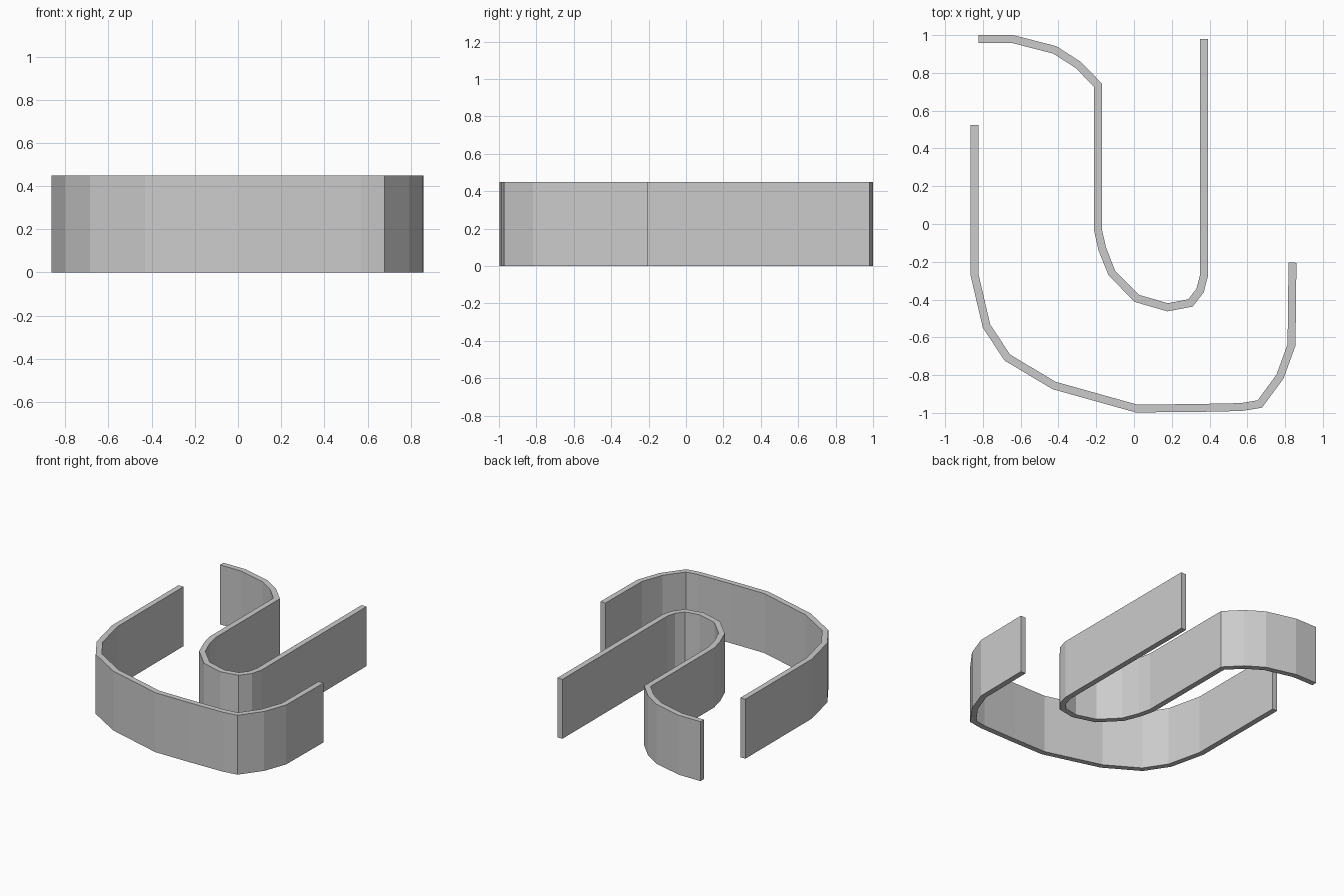
import bpy, bmesh
from mathutils import Vector

if "Cube" in bpy.data.objects:
    bpy.data.objects.remove(bpy.data.objects["Cube"])

HEIGHT = 0.45
THICK = 0.042


def offset_path(points, dist):
    """Shift an open path sideways with mitred corners."""
    pts = [Vector(p) for p in points]
    dirs = [(b - a).normalized() for a, b in zip(pts, pts[1:])]
    norms = [Vector((-d.y, d.x)) for d in dirs]
    out = []
    for i, p in enumerate(pts):
        n0, n1 = norms[max(i - 1, 0)], norms[min(i, len(norms) - 1)]
        miter = (n0 + n1).normalized()
        out.append(p + miter * dist / miter.dot(n0))
    return out


def wall(name, path):
    """Upright strip of constant thickness and height along a path."""
    left = offset_path(path, THICK / 2)
    right = offset_path(path, -THICK / 2)
    bm = bmesh.new()
    rows = [[bm.verts.new((p.x, p.y, z)) for p, z in
             ((l, 0), (r, 0), (r, HEIGHT), (l, HEIGHT))]
            for l, r in zip(left, right)]
    for a, b in zip(rows, rows[1:]):
        for k in range(4):
            j = (k + 1) % 4
            bm.faces.new((a[k], a[j], b[j], b[k]))
    bm.faces.new(rows[0])
    bm.faces.new(rows[-1])
    bmesh.ops.recalc_face_normals(bm, faces=bm.faces)
    mesh = bpy.data.meshes.new(name)
    bm.to_mesh(mesh)
    bm.free()
    obj = bpy.data.objects.new(name, mesh)
    bpy.context.collection.objects.link(obj)
    return obj


# Outer wall: wide U around the left, front and right
wall("outer_wall", [
    (-0.844, 0.525), (-0.844, -0.27), (-0.781, -0.54), (-0.671, -0.707),
    (-0.423, -0.855), (0.01, -0.976), (0.29, -0.975), (0.568, -0.969),
    (0.666, -0.953), (0.773, -0.808), (0.834, -0.64), (0.839, -0.205)])

# Inner wall: hooked channel open to the back
wall("inner_wall", [
    (-0.822, 0.979), (-0.642, 0.979), (-0.42, 0.922), (-0.295, 0.842),
    (-0.191, 0.735), (-0.191, -0.03), (-0.168, -0.132), (-0.117, -0.26),
    (0.015, -0.394), (0.178, -0.441), (0.299, -0.418), (0.35, -0.352),
    (0.37, -0.275), (0.37, 0.98)])
